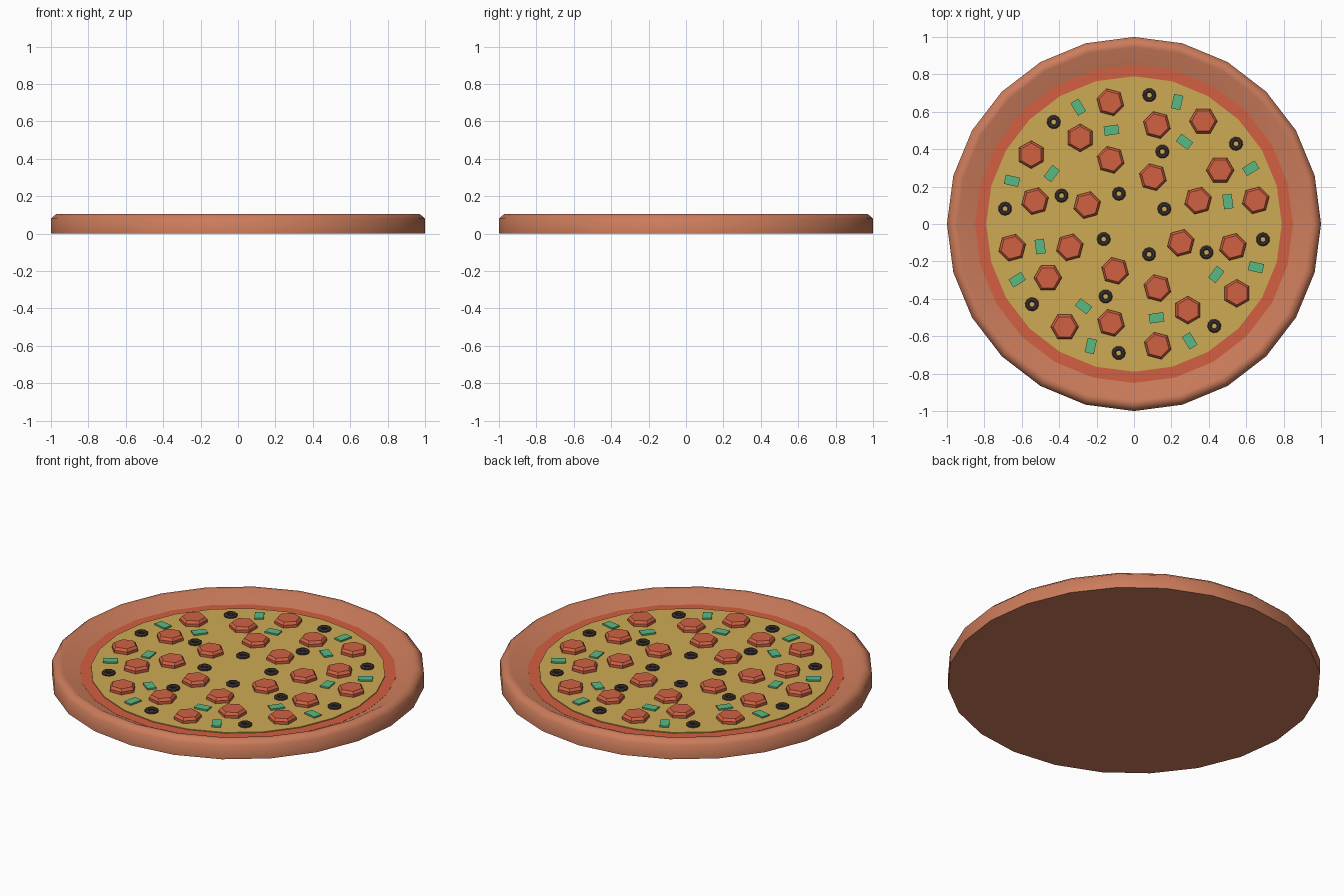
import bpy, bmesh, math
from mathutils import Matrix

if "Cube" in bpy.data.objects:
    bpy.data.objects.remove(bpy.data.objects["Cube"])


def mat(name, rgb):
    m = bpy.data.materials.new(name)
    lin = [((c / 255 + 0.055) / 1.055) ** 2.4 for c in rgb]
    m.diffuse_color = (*lin, 1)
    m.use_nodes = True
    m.node_tree.nodes["Principled BSDF"].inputs["Base Color"].default_value = m.diffuse_color
    return m


CRUST = mat("baked crust", (204, 124, 91))
SAUCE = mat("tomato sauce", (211, 95, 65))
CHEESE = mat("cheese", (206, 170, 84))
MEAT = mat("pepperoni red", (208, 97, 66))
OLIVE = mat("olive black", (66, 54, 54))
GREEN = mat("pepper green", (90, 184, 132))


def finish(name, bm, material, smooth=None):
    bmesh.ops.recalc_face_normals(bm, faces=bm.faces)
    me = bpy.data.meshes.new(name)
    bm.to_mesh(me)
    bm.free()
    ob = bpy.data.objects.new(name, me)
    bpy.context.collection.objects.link(ob)
    me.materials.append(material)
    if smooth:
        bpy.ops.object.select_all(action='DESELECT')
        ob.select_set(True)
        bpy.context.view_layer.objects.active = ob
        bpy.ops.object.shade_smooth_by_angle(angle=math.radians(smooth))
    return ob


def lathe(bm, profile, n, m=Matrix.Identity(4), closed=False):
    """Spin (radius, z) points; open profiles are capped at both ends."""
    rings = []
    for r, z in profile:
        rings.append([bm.verts.new(m @ Matrix.Rotation(2 * math.pi * i / n, 4, 'Z')
                                   @ Matrix.Translation((r, 0, z)).to_translation())
                      for i in range(n)])
    pairs = list(zip(rings, rings[1:]))
    if closed:
        pairs.append((rings[-1], rings[0]))
    for a, b in pairs:
        for i in range(n):
            j = (i + 1) % n
            bm.faces.new((a[i], a[j], b[j], b[i]))
    if not closed:
        bm.faces.new(rings[0])
        bm.faces.new(rings[-1])


def spots(r, angle, turn, step, z):
    """Placement matrices repeated around the pizza."""
    for k in range(0, 360, step):
        yield (Matrix.Rotation(math.radians(k), 4, 'Z')
               @ Matrix.Translation((r * math.cos(math.radians(angle)),
                                     r * math.sin(math.radians(angle)), z))
               @ Matrix.Rotation(math.radians(turn), 4, 'Z'))


# crust with raised rim
bm = bmesh.new()
lathe(bm, [(1, 0), (1, .08), (.972, .105), (.945, .105), (.85, .055)], 24)
finish("crust", bm, CRUST, 50)

# sauce ring and cheese layer
bm = bmesh.new()
lathe(bm, [(.85, .05), (.85, .056)], 24)
finish("sauce", bm, SAUCE)
bm = bmesh.new()
lathe(bm, [(.79, .052), (.79, .061)], 24)
finish("cheese", bm, CHEESE)

Z = .061
# pepperoni slices: radius, angle, turn, repeat step
bm = bmesh.new()
for r, a, t, s in [(.663, 56, 0, 45), (.543, 77, 45, 45),
                   (.27, 68, 45, 90), (.365, 20, 15, 90)]:
    for m in spots(r, a, t, s, Z):
        lathe(bm, [(.075, -.004), (.075, .016), (.062, .03)], 6, m)
finish("pepperoni", bm, MEAT)

# olive rings
bm = bmesh.new()
for r, a, s in [(.694, 83.2, 45), (.416, 68.6, 90), (.181, 26.5, 90)]:
    for m in spots(r, a, 0, s, Z):
        lathe(bm, [(.037, 0), (.037, .008), (.03, .014), (.02, .014),
                   (.014, .008), (.014, 0)], 10, m, closed=True)
finish("olives", bm, OLIVE)

# green pepper pieces
bm = bmesh.new()
for r, a, t in [(.692, 70.5, 77), (.516, 58.5, 143)]:
    for m in spots(r, a, t, 45, Z + .003):
        bmesh.ops.create_cube(bm, size=1, matrix=m @ Matrix.Diagonal((.078, .05, .012, 1)))
finish("green_pepper", bm, GREEN)
